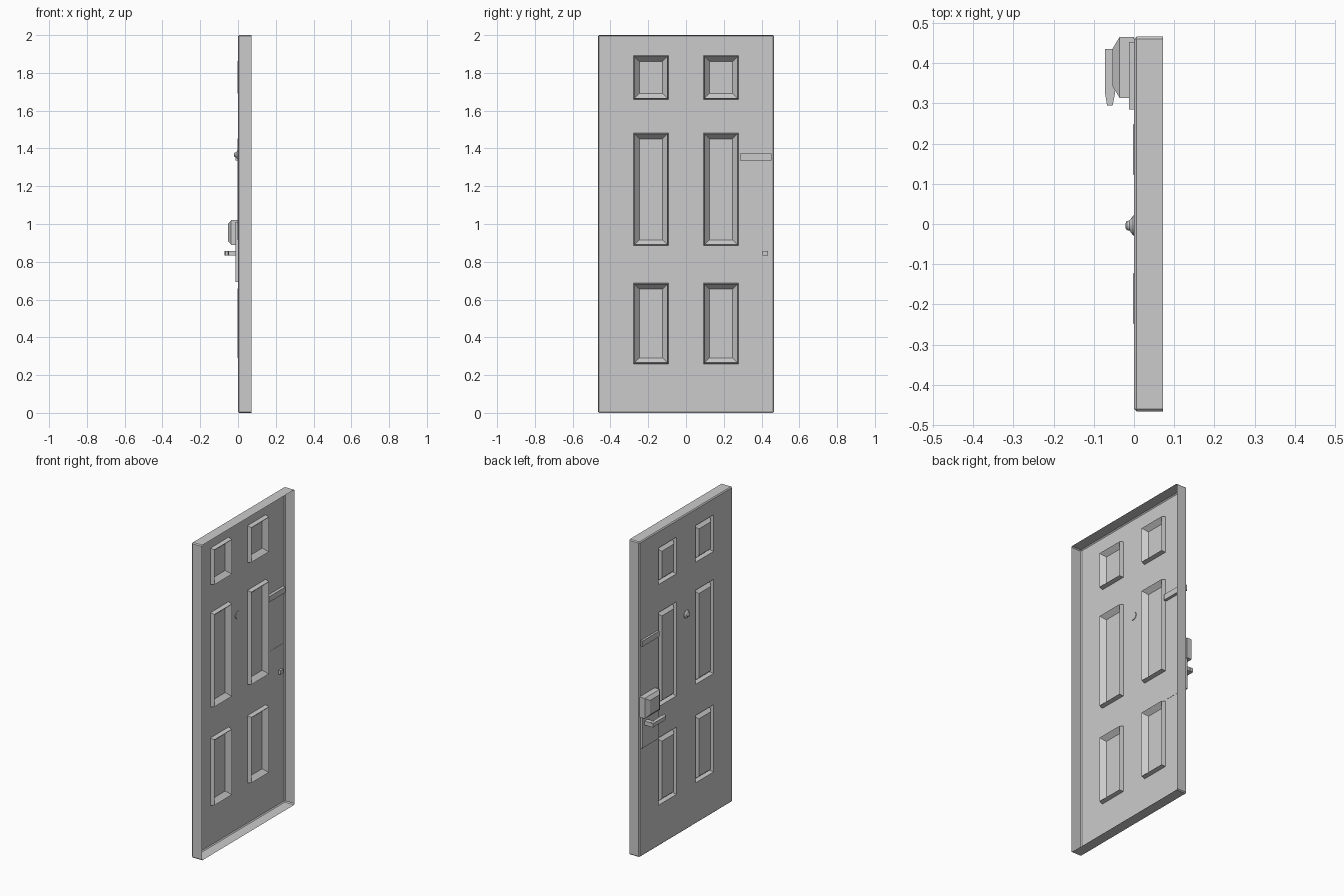
import bpy, bmesh, math
from mathutils import Vector, Matrix

if "Cube" in bpy.data.objects:
    bpy.data.objects.remove(bpy.data.objects["Cube"])


def finish(name, bm):
    me = bpy.data.meshes.new(name)
    bm.to_mesh(me)
    bm.free()
    ob = bpy.data.objects.new(name, me)
    bpy.context.collection.objects.link(ob)
    return ob


def box_bm(x, y, z):
    bm = bmesh.new()
    bmesh.ops.create_cube(bm, size=1)
    for v in bm.verts:
        v.co = [r[0] if c < 0 else r[1] for c, r in zip(v.co, (x, y, z))]
    return bm


def box(name, x, y, z):
    return finish(name, box_bm(x, y, z))


# Door leaf: bevelled shell, open at the back, with six pressed panels
rows = [(0.26, 0.687), (0.885, 1.482), (1.66, 1.892)]
cols = [(-0.278, -0.093), (0.093, 0.278)]
bm = box_bm((0, 0.072), (-0.466, 0.466), (0, 2))
back = [f for f in bm.faces if f.normal.x > 0.9]
bmesh.ops.delete(bm, geom=back, context='FACES_ONLY')
bmesh.ops.bevel(bm, geom=[e for e in bm.edges if not e.is_boundary],
                offset=0.006, segments=1, affect='EDGES')


def front_faces():
    bm.normal_update()
    return [f for f in bm.faces if f.normal.x < -0.99]


def cut_front(co, no):
    faces = front_faces()
    geom = faces + list({e for f in faces for e in f.edges}) + list({v for f in faces for v in f.verts})
    bmesh.ops.bisect_plane(bm, geom=geom, plane_co=co, plane_no=no)


for c in cols:
    for y in c:
        cut_front((0, y, 0), (0, 1, 0))
for r in rows:
    for z in r:
        cut_front((0, 0, z), (0, 0, 1))
panels = []
for f in front_faces():
    m = f.calc_center_median()
    if any(a < m.y < b for a, b in cols) and any(a < m.z < b for a, b in rows):
        panels.append(f)
# steep step in, then a wide slope out to the raised field
bmesh.ops.inset_individual(bm, faces=panels, thickness=0.008, depth=-0.026)
bmesh.ops.inset_individual(bm, faces=panels, thickness=0.036, depth=0.029)
finish("door_leaf", bm)

# Peephole: stepped cone turned about the x axis
bm = bmesh.new()
pts = [Vector(p) for p in ((0.004, 0, 0), (0.004, 0.025, 0), (-0.002, 0.025, 0),
                           (-0.011, 0.013, 0), (-0.018, 0.011, 0), (-0.021, 0.006, 0), (-0.021, 0, 0))]
vs = [bm.verts.new(p) for p in pts]
es = [bm.edges.new(p) for p in zip(vs, vs[1:])]
bmesh.ops.spin(bm, geom=vs + es, cent=(0, 0, 0), axis=(1, 0, 0), angle=math.tau, steps=16)
bmesh.ops.remove_doubles(bm, verts=bm.verts, dist=1e-5)
bmesh.ops.recalc_face_normals(bm, faces=bm.faces)
bmesh.ops.translate(bm, verts=bm.verts, vec=(0, -0.004, 1.366))
finish("peephole", bm)

# Upper latch bar, running through the leaf
box("latch_bar", (-0.013, 0.018), (0.285, 0.453), (1.337, 1.373))

# Lock plate
box("lock_plate", (-0.013, 0.001), (0.291, 0.457), (0.693, 1.01))

# Lock case with chamfered front
bm = box_bm((-0.036, 0), (0.314, 0.465), (0.89, 1.02))
front = [f for f in bm.faces if f.normal.x < -0.9]
ext = bmesh.ops.extrude_face_region(bm, geom=front)
bmesh.ops.delete(bm, geom=front, context='FACES_ONLY')
for v in [g for g in ext["geom"] if isinstance(g, bmesh.types.BMVert)]:
    v.co.x = -0.053
    v.co.y += 0.028 if v.co.y < 0.39 else -0.028
    v.co.z += 0.02 if v.co.z < 0.95 else -0.02
finish("lock_case", bm)

# Handle spindle and lever
box("handle_spindle", (-0.055, 0.015), (0.404, 0.433), (0.832, 0.858))
bm = bmesh.new()
outline = [(-0.072, 0.435), (-0.072, 0.325), (-0.067, 0.295),
           (-0.053, 0.295), (-0.047, 0.325), (-0.052, 0.435)]
f = bm.faces.new([bm.verts.new((x, y, 0.833)) for x, y in outline])
ext = bmesh.ops.extrude_face_region(bm, geom=[f])
bmesh.ops.translate(bm, verts=[g for g in ext["geom"] if isinstance(g, bmesh.types.BMVert)], vec=(0, 0, 0.024))
bmesh.ops.recalc_face_normals(bm, faces=bm.faces)
finish("handle_lever", bm)
